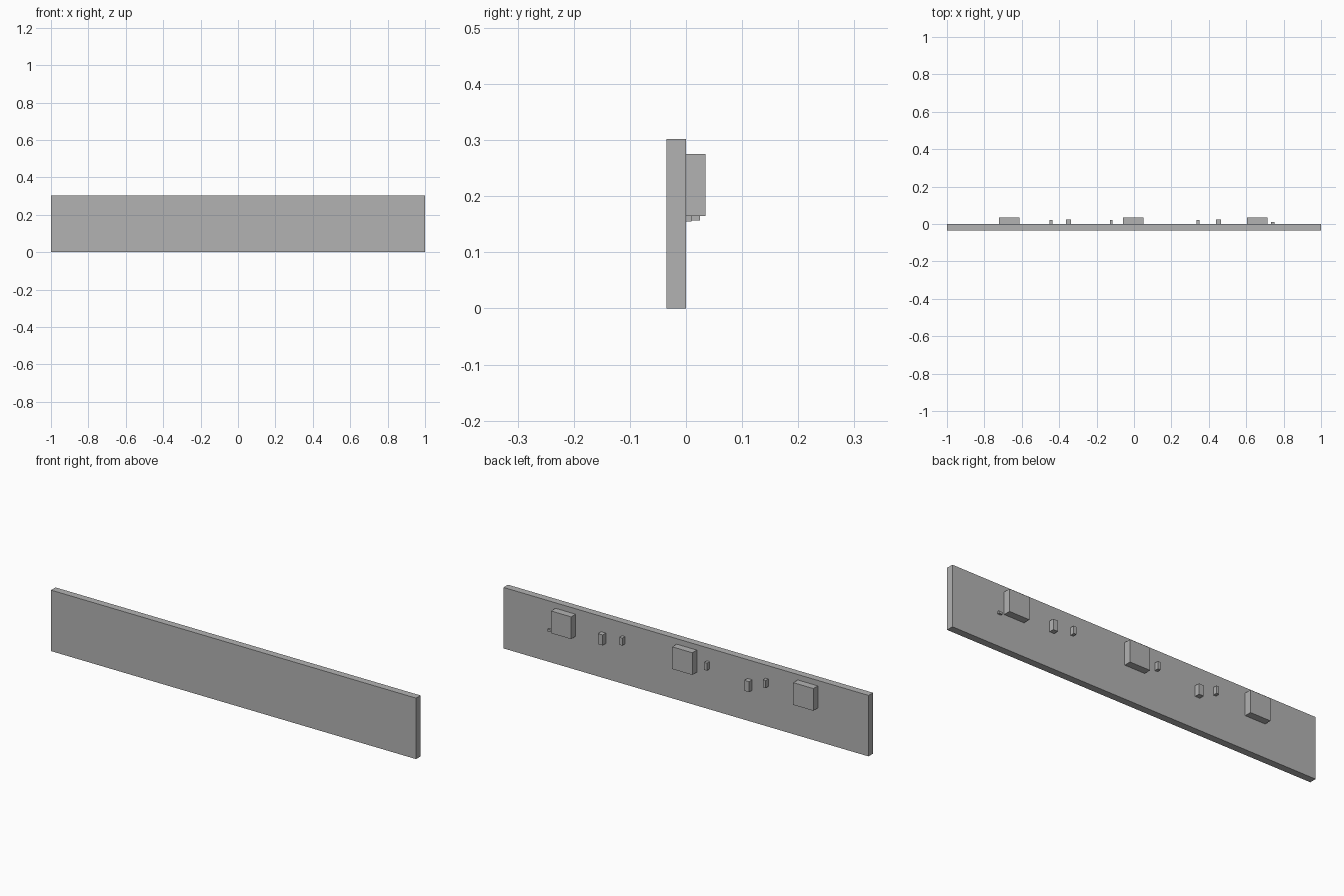
import bpy

cube = bpy.data.objects.get("Cube")
if cube:
    bpy.data.objects.remove(cube, do_unlink=True)

grey = bpy.data.materials.new("plain grey")
grey.use_nodes = True
colour = (0.45, 0.45, 0.45, 1)
grey.diffuse_color = colour
grey.node_tree.nodes["Principled BSDF"].inputs["Base Color"].default_value = colour


def box(name, x, width, y0, y1, z0, z1):
    """Box centred on x, spanning the given y and z ranges."""
    bpy.ops.mesh.primitive_cube_add(size=1, location=(x, (y0 + y1) / 2, (z0 + z1) / 2))
    ob = bpy.context.object
    ob.name = name
    ob.scale = (width, y1 - y0, z1 - z0)
    bpy.ops.object.transform_apply(location=False, rotation=False, scale=True)
    ob.data.materials.append(grey)


# Long flat board
box("board", 0, 2, -0.035, 0, 0, 0.302)

# Three large square blocks on the back
for side, x in (("right", -0.667), ("middle", -0.004), ("left", 0.66)):
    box(side + "_large_block", x, 0.11, 0, 0.035, 0.165, 0.275)

# Two medium blocks
for side, x, z in (("right", -0.35, 0.157), ("left", 0.452, 0.174)):
    box(side + "_medium_block", x, 0.026, 0, 0.025, z, z + 0.052)

# Three narrow blocks
for side, x in (("right", -0.444), ("middle", -0.122), ("left", 0.342)):
    box(side + "_narrow_block", x, 0.015, 0, 0.021, 0.2, 0.237)

# Tiny stud beside the left large block
box("tiny_stud", 0.742, 0.02, 0, 0.01, 0.155, 0.166)
